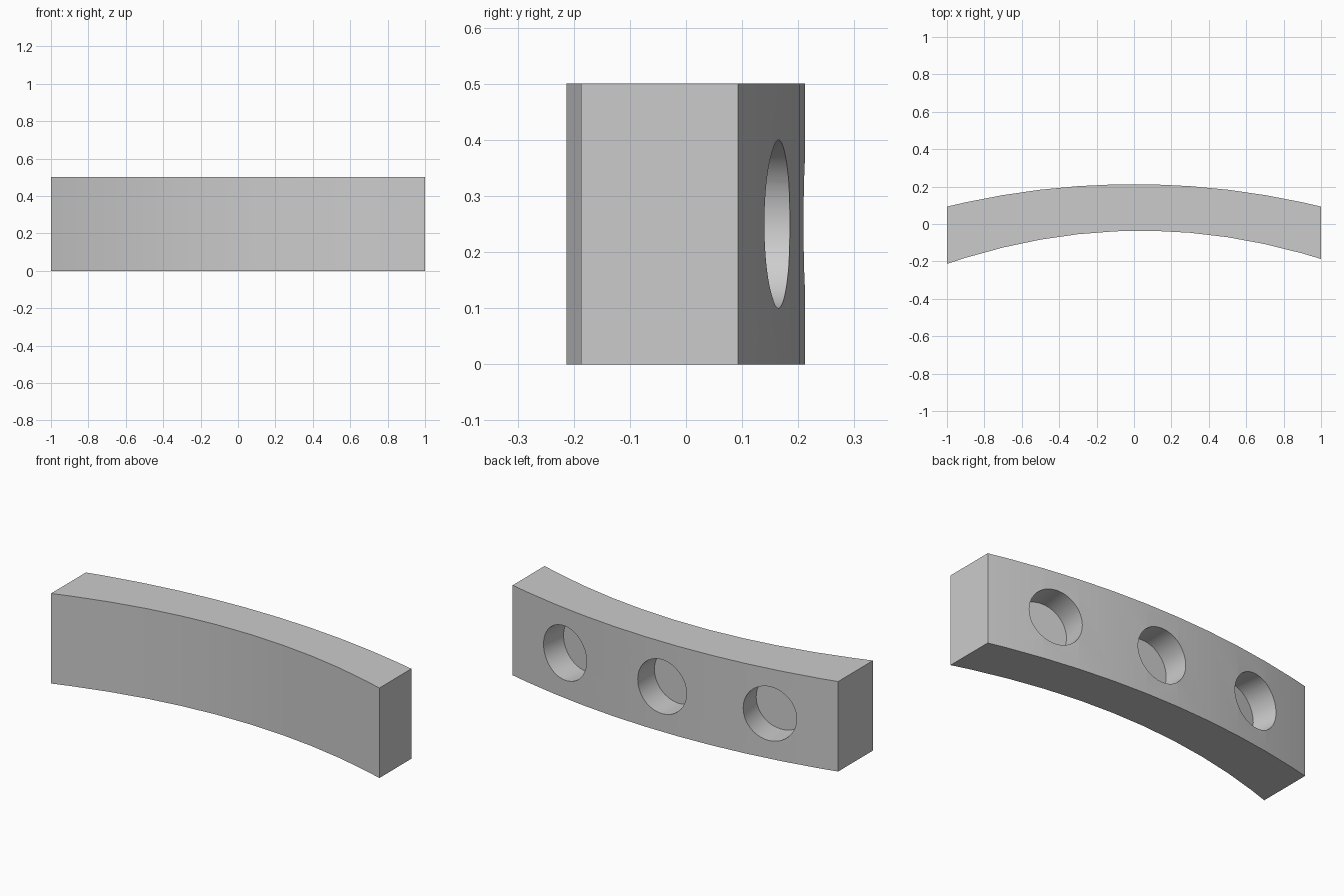
import bpy, bmesh, math
from mathutils import Matrix, Vector

cube = bpy.data.objects.get("Cube")
if cube:
    bpy.data.objects.remove(cube, do_unlink=True)

HEIGHT = 0.5
OUTER_R = 4.23
OUTER_TOP = 0.213

grey = bpy.data.materials.new("plain grey")
grey.use_nodes = True
colour = (0.6, 0.6, 0.6, 1)
grey.diffuse_color = colour
grey.node_tree.nodes["Principled BSDF"].inputs["Base Color"].default_value = colour


def outer_y(x):
    return OUTER_TOP - OUTER_R + math.sqrt(OUTER_R ** 2 - x * x)


def inner_y(x):
    return -0.036 + 0.013 * x - 0.164 * x * x


def make_object(name, bm):
    bmesh.ops.recalc_face_normals(bm, faces=bm.faces)
    mesh = bpy.data.meshes.new(name)
    bm.to_mesh(mesh)
    bm.free()
    mesh.materials.append(grey)
    obj = bpy.data.objects.new(name, mesh)
    bpy.context.collection.objects.link(obj)
    return obj


# Curved bar: faceted arc profile extruded upwards
half = [0.1 + 0.2 * i for i in range(5)] + [1.0]
xs = [-x for x in reversed(half)] + half
profile = [(x, outer_y(x)) for x in xs] + [(x, inner_y(x)) for x in reversed(xs)]
bm = bmesh.new()
base = bm.faces.new([bm.verts.new((x, y, 0)) for x, y in profile])
top = bmesh.ops.extrude_face_region(bm, geom=[base])["geom"]
bmesh.ops.translate(bm, vec=(0, 0, HEIGHT),
                    verts=[v for v in top if isinstance(v, bmesh.types.BMVert)])
bar = make_object("curved_bar", bm)

# Three blind round holes, drilled radially into the back
bm = bmesh.new()
for x in (-0.63, 0, 0.63):
    normal = Vector((x, outer_y(x) - OUTER_TOP + OUTER_R, 0)).normalized()
    centre = Vector((x, outer_y(x), HEIGHT / 2))
    turn = normal.to_track_quat("Z", "Y").to_matrix().to_4x4()
    bmesh.ops.create_cone(bm, cap_ends=True, segments=64, radius1=0.15, radius2=0.15,
                          depth=0.3, matrix=Matrix.Translation(centre) @ turn)
cutter = make_object("hole_cutter", bm)
cutter.hide_render = True
cutter.hide_set(True)

drill = bar.modifiers.new("holes", "BOOLEAN")
drill.operation = "DIFFERENCE"
drill.solver = "EXACT"
drill.object = cutter

# Bake the cut and drop the helper
bpy.context.view_layer.objects.active = bar
bar.select_set(True)
bpy.ops.object.modifier_apply(modifier=drill.name)
bpy.data.objects.remove(cutter, do_unlink=True)
bpy.ops.object.shade_smooth_by_angle(angle=math.radians(20))
